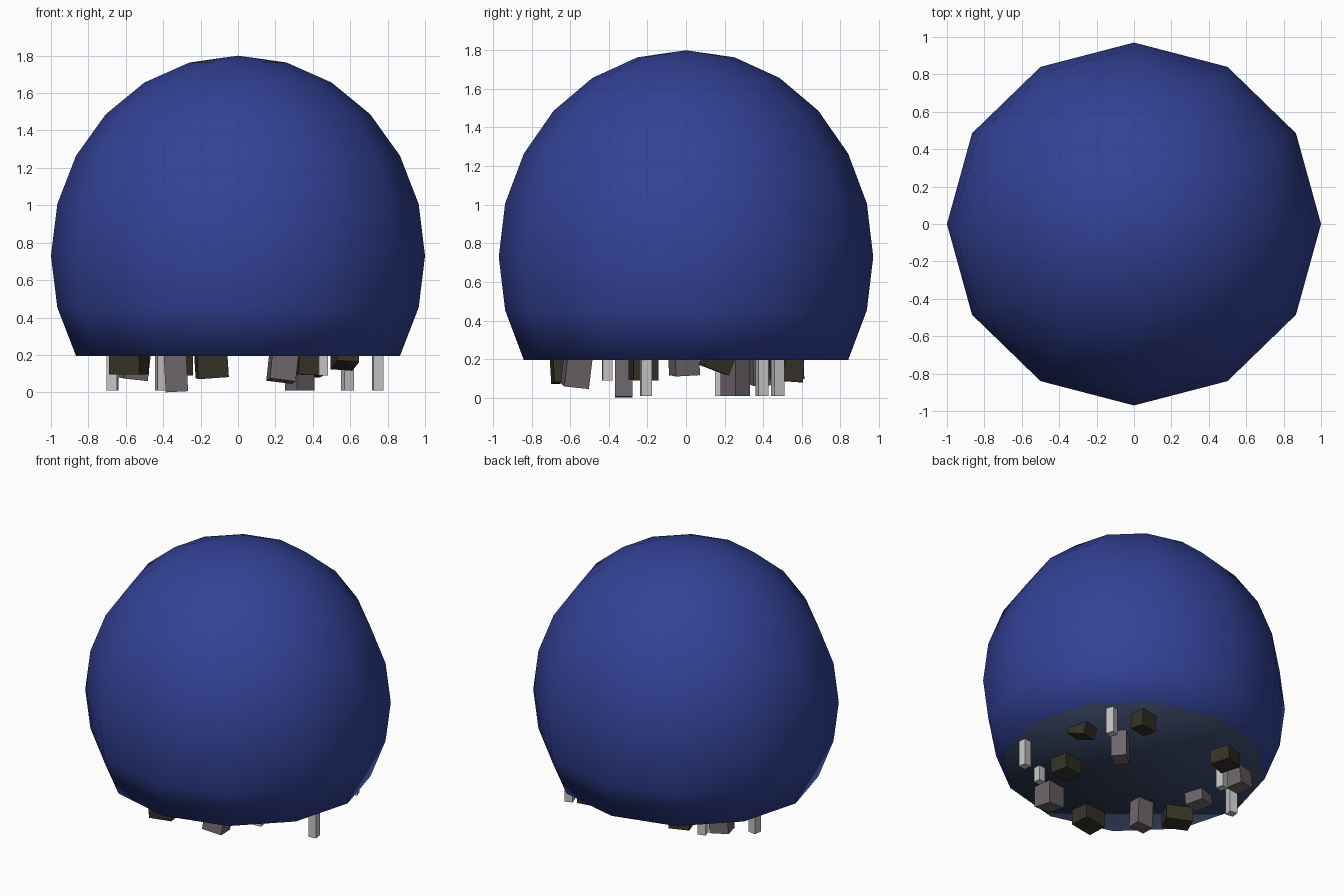
import bpy, bmesh
from math import sin, cos, pi, radians
from mathutils import Euler, Vector

if "Cube" in bpy.data.objects:
    bpy.data.objects.remove(bpy.data.objects["Cube"])


def material(name, rgb):
    m = bpy.data.materials.new(name)
    m.diffuse_color = (*rgb, 1)
    m.use_nodes = True
    m.node_tree.nodes["Principled BSDF"].inputs["Base Color"].default_value = m.diffuse_color
    return m


BLUE = material("deep blue", (0.032, 0.054, 0.305))
SLATE = material("dark slate", (0.042, 0.065, 0.138))
OLIVE = material("dark olive", (0.036, 0.032, 0.020))
MAUVE = material("mauve grey", (0.155, 0.130, 0.145))
PALE = material("pale grey", (0.56, 0.56, 0.56))


def finish(name, bm, mats):
    bmesh.ops.recalc_face_normals(bm, faces=bm.faces)
    mesh = bpy.data.meshes.new(name)
    bm.to_mesh(mesh)
    bm.free()
    for m in mats:
        mesh.materials.append(m)
    ob = bpy.data.objects.new(name, mesh)
    bpy.context.collection.objects.link(ob)
    return ob


# Dome: 12-sided sphere with 15 degree rings, cut flat at 120 degrees
N, ZC, RZ, RY = 12, 0.73, 1.07, 0.97
bm = bmesh.new()
pole = bm.verts.new((0, 0, ZC + RZ))
rings = []
for i in range(1, 9):
    p = radians(15 * i)
    rings.append([bm.verts.new((sin(p) * cos(2 * pi * k / N),
                                RY * sin(p) * sin(2 * pi * k / N),
                                ZC + RZ * cos(p))) for k in range(N)])
for k in range(N):
    j = (k + 1) % N
    bm.faces.new((pole, rings[0][k], rings[0][j]))
    for a, b in zip(rings, rings[1:]):
        bm.faces.new((a[k], b[k], b[j], a[j]))
cap = bm.faces.new(rings[-1])
cap.material_index = 1
for f in bm.faces:
    f.smooth = True
finish("dome", bm, [BLUE, SLATE])


# Blocks hanging under the dome; lowest corner sits at the given height
def block(name, mat, x, y, bottom, w, d, yaw=0, tx=0, ty=0):
    top = 0.24
    rot = Euler((radians(tx), radians(ty), radians(yaw))).to_matrix()
    bm = bmesh.new()
    bmesh.ops.create_cube(bm, size=1)
    for v in bm.verts:
        v.co = rot @ Vector((v.co.x * w, v.co.y * d, v.co.z * (top - bottom)))
    low = min(v.co.z for v in bm.verts)
    bmesh.ops.translate(bm, verts=bm.verts, vec=(x, y, bottom - low))
    finish(name, bm, [mat])


posts = [
    (0.585, 0.475, 0.01, 0.055, 0.055, 20),
    (0.747, -0.208, 0.01, 0.055, 0.055, 8),
    (0.455, -0.408, 0.09, 0.05, 0.05, 5),
    (-0.41, 0.395, 0.01, 0.055, 0.055, 15),
    (-0.67, 0.182, 0.01, 0.055, 0.055, -10),
]
dark_blocks = [
    (0.57, 0.165, 0.115, 0.12, 0.14, 15, -20, 4),
    (0.38, 0.55, 0.08, 0.13, 0.10, 10, -4, 0),
    (0.39, -0.22, 0.09, 0.15, 0.13, 10, 0, 2),
    (-0.33, 0.52, 0.09, 0.14, 0.14, 20, 3, 0),
    (-0.143, -0.63, 0.07, 0.165, 0.13, 6, 3, -4),
    (-0.582, -0.26, 0.095, 0.175, 0.13, -25, 0, 0),
]
mauve_blocks = [
    (0.33, 0.255, 0.01, 0.12, 0.10, 40, 0, 0),
    (0.24, -0.565, 0.045, 0.14, 0.13, 8, -6, 7),
    (-0.333, -0.323, 0.0, 0.12, 0.09, 0, 0, -3),
    (-0.55, -0.01, 0.11, 0.12, 0.13, 18, 3, 3),
    (-0.55, 0.39, 0.06, 0.13, 0.12, 15, 3, 6),
]
for group, mat, rows in (("post", PALE, posts),
                         ("dark_block", OLIVE, dark_blocks),
                         ("mauve_block", MAUVE, mauve_blocks)):
    for i, row in enumerate(rows, 1):
        block(f"{group}_{i}", mat, *row)
